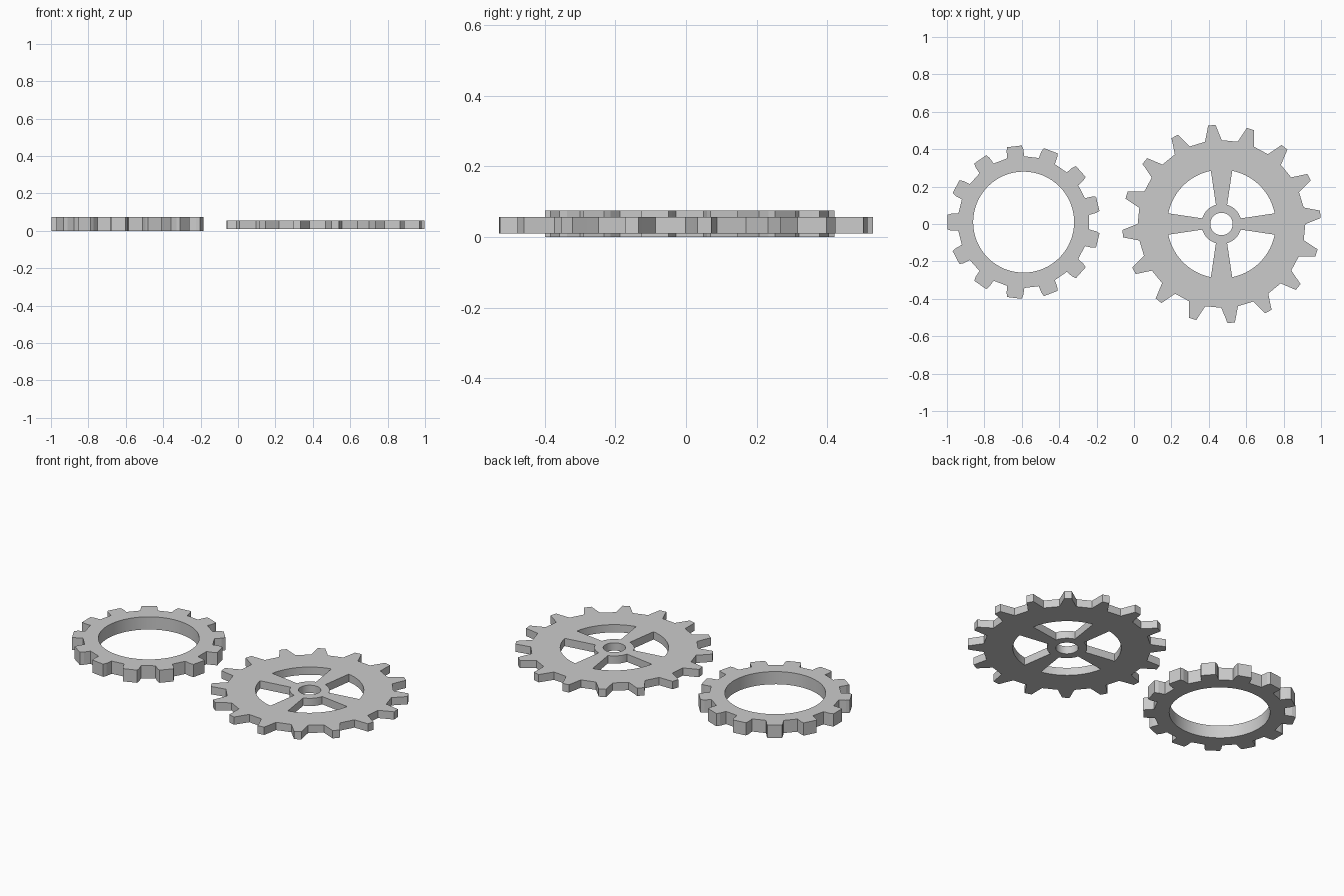
import bpy
from math import sin, cos, asin, radians, pi

if "Cube" in bpy.data.objects:
    bpy.data.objects.remove(bpy.data.objects["Cube"])


def arc(r, a0, a1, n):
    return [(r * cos(a0 + (a1 - a0) * i / n), r * sin(a0 + (a1 - a0) * i / n)) for i in range(n + 1)]


def circle(r, n):
    return arc(r, 0, 2 * pi, n)[:-1]


def teeth_outline(count, start, profile):
    # profile: (radius, half width) pairs from tooth root to tip
    pts = []
    for k in range(count):
        a = start + 2 * pi * k / count
        side = [(r, -asin(w / r)) for r, w in profile]
        side += [(r, -t) for r, t in reversed(side)]
        pts += [(r * cos(a + t), r * sin(a + t)) for r, t in side]
    return pts


def plate(name, loops, location, thickness):
    # filled outline with holes, given thickness
    cu = bpy.data.curves.new(name + "_outline", 'CURVE')
    cu.dimensions = '2D'
    cu.fill_mode = 'BOTH'
    cu.extrude = thickness / 2
    for loop in loops:
        sp = cu.splines.new('POLY')
        sp.points.add(len(loop) - 1)
        for p, (x, y) in zip(sp.points, loop):
            p.co = (x, y, 0, 1)
        sp.use_cyclic_u = True
    ob = bpy.data.objects.new(name, cu)
    ob.location = location
    bpy.context.collection.objects.link(ob)
    bpy.ops.object.select_all(action='DESELECT')
    ob.select_set(True)
    bpy.context.view_layer.objects.active = ob
    bpy.ops.object.convert(target='MESH')
    ob = bpy.context.object
    bpy.ops.object.mode_set(mode='EDIT')
    bpy.ops.mesh.select_all(action='SELECT')
    bpy.ops.mesh.remove_doubles(threshold=0.0005)
    bpy.ops.mesh.normals_make_consistent(inside=False)
    bpy.ops.object.mode_set(mode='OBJECT')
    bpy.ops.object.shade_smooth_by_angle(angle=radians(12))
    return ob


# Small ring gear, 13 blunt teeth
ring = [teeth_outline(13, pi, [(0.352, 0.046), (0.39, 0.045), (0.41, 0.039)]),
        circle(0.27, 64)]
plate("ring_gear", ring, (-0.59, 0.01, 0.0375), 0.075)

# Large gear, 16 tapered teeth, four flared spokes, bored hub
spoked = [teeth_outline(16, radians(5.6), [(0.448, 0.045), (0.49, 0.032), (0.531, 0.02)]),
          circle(0.06, 32)]
rim_r, hub_r = 0.29, 0.107
a_rim, a_hub = asin(0.057 / rim_r), asin(0.03 / hub_r)
for k in range(4):
    q = k * pi / 2
    spoked.append(arc(rim_r, q + a_rim, q + pi / 2 - a_rim, 14)
                  + arc(hub_r, q + pi / 2 - a_hub, q + a_hub, 8))
plate("spoked_gear", spoked, (0.468, 0, 0.033), 0.046)
